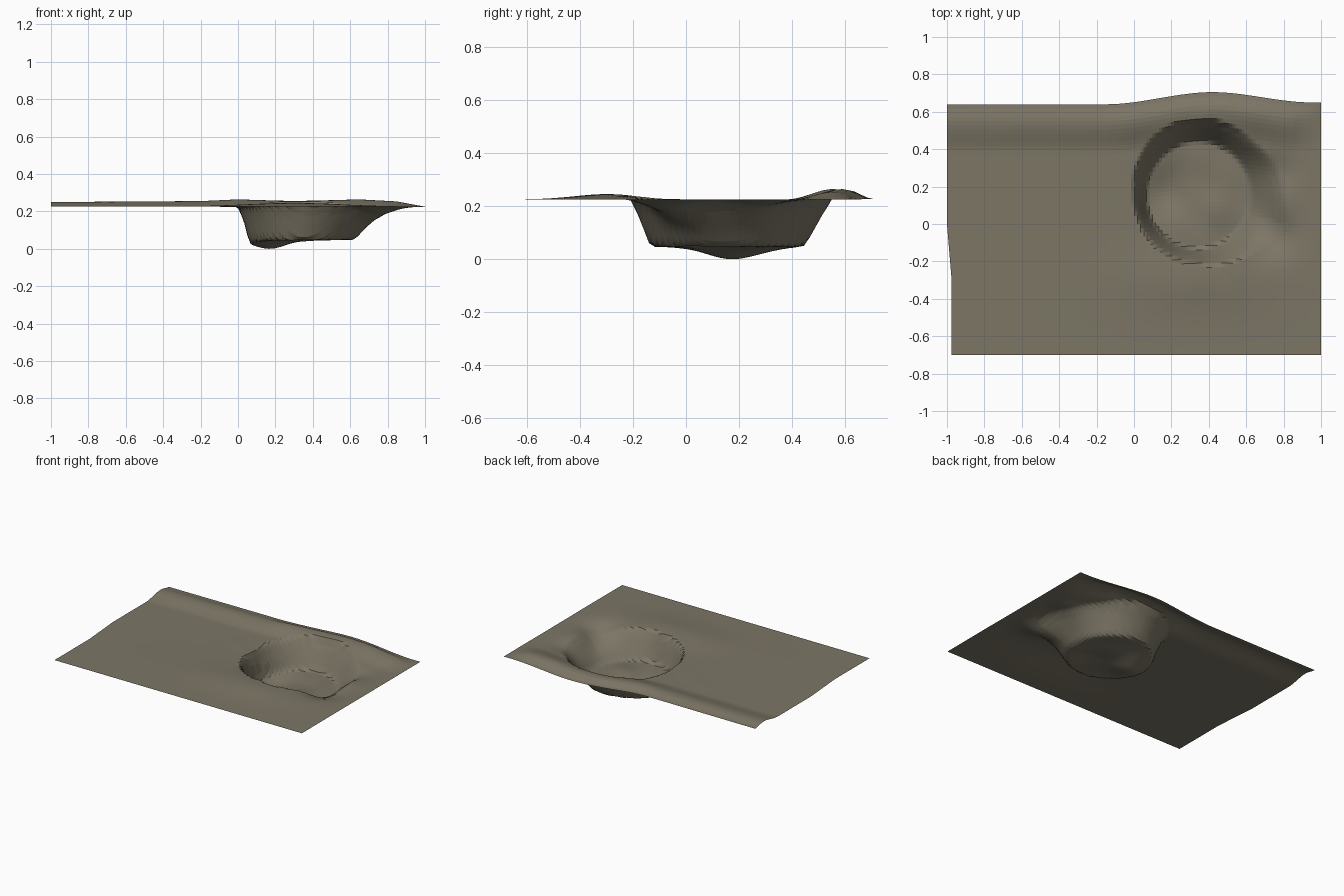
import bpy, bmesh, math

if "Cube" in bpy.data.objects:
    bpy.data.objects.remove(bpy.data.objects["Cube"])

NX, NY = 84, 60
BASE = 0.225


def lerp(points, t):
    if t <= points[0][0]:
        return points[0][1]
    for (a, u), (b, v) in zip(points, points[1:]):
        if t <= b:
            k = (t - a) / (b - a)
            return u + (v - u) * k
    return points[-1][1]


def smooth(a, b, t):
    k = min(1, max(0, (t - a) / (b - a)))
    return k * k * (3 - 2 * k)


def bump(x, y, cx, cy, rx, ry):
    return math.exp(-((x - cx) / rx) ** 2 - ((y - cy) / ry) ** 2)


# Outline of the sheet
LEFT = [(-0.7, -0.975), (-0.3, -0.975), (0, -1), (0.7, -1)]


def back_edge(x):
    return 0.64 + 0.065 * smooth(-0.15, 0.42, x) - 0.055 * smooth(0.42, 0.95, x)


# Pit wall: fraction between floor rim (0) and ground rim (1) -> height
WALL = [(0, 0.047), (0.12, 0.06), (0.3, 0.1), (0.7, 0.185), (0.88, 0.215), (1, BASE)]
# Radii by direction in degrees: floor radius and ground radius
FLOOR_R = [(-180, 0.27), (-90, 0.29), (0, 0.27), (90, 0.28), (180, 0.27)]
RIM_R = [(-180, 0.345), (-90, 0.37), (-50, 0.42), (-20, 0.50), (10, 0.46),
         (45, 0.41), (90, 0.40), (135, 0.38), (180, 0.345)]


def height(x, y):
    # Bank along the back, falling off toward the right end
    d = back_edge(x) - y
    crest = lerp([(-1, 0.025), (-0.2, 0.03), (0, 0.039), (0.3, 0.03),
                  (0.65, 0.039), (0.85, 0.028), (1, 0)], x)
    edge = lerp([(-1, 0.4), (-0.2, 0.4), (0.2, 0.1), (1, 0)], x)
    if d < 0.09:
        z = BASE + crest * (edge + (1 - edge) * smooth(0, 0.09, d))
    else:
        z = BASE + crest * (1 - smooth(0.1, 0.26, d))
    # Low swell in front of the pit
    z += 0.02 * bump(x, y, 0.3, -0.3, 0.38, 0.17)
    # Pit
    dx, dy = x - 0.34, y - 0.16
    r, a = math.hypot(dx, dy), math.degrees(math.atan2(dy, dx))
    f, g = lerp(FLOOR_R, a), lerp(RIM_R, a)
    k = (r - f) / (g - f)
    if k < 0.88:
        z = min(z, lerp(WALL, k))
    elif k < 1:
        z = lerp([(0.88, 0.215), (1, z)], k)
    if k < 0.3:
        z -= 0.045 * bump(x, y, 0.17, 0.18, 0.13, 0.14)
        z += 0.01 * bump(x, y, 0.45, 0.08, 0.12, 0.1)
    # Shallow washout on the right
    z -= 0.05 * bump(x, y, 0.73, -0.06, 0.12, 0.11) * smooth(0.2, 1.0, k)
    z -= 0.025 * bump(x, y, 0.74, 0.28, 0.12, 0.1) * smooth(0.2, 1.0, k)
    # Rough ground near the pit
    z += 0.003 * math.sin(23 * x + 9 * y) * math.sin(19 * y - 7 * x) * bump(x, y, 0.4, 0.16, 0.35, 0.3)
    return z


# Ground sheet as one displaced grid
bm = bmesh.new()
rows = []
for j in range(NY + 1):
    row = []
    for i in range(NX + 1):
        # more columns over the pit half
        u = lerp([(0, 0), (0.2, 0.45), (1, 1)], i / NX)
        y = -0.7 + (back_edge(-1 + 2 * u) + 0.7) * j / NY
        left = lerp(LEFT, y)
        x = left + (1 - left) * u
        row.append((x, y, height(x, y)))
    rows.append(row)
low = min(p[2] for row in rows for p in row)
verts = []
for row in rows:
    out = []
    for x, y, z in row:
        # settle the lowest point of the pit on z = 0
        if z < BASE:
            z = BASE - (BASE - z) * BASE / (BASE - low)
        out.append(bm.verts.new((x, y, z)))
    verts.append(out)
for j in range(NY):
    for i in range(NX):
        bm.faces.new((verts[j][i], verts[j][i + 1], verts[j + 1][i + 1], verts[j + 1][i]))
me = bpy.data.meshes.new("ground_with_pit")
bm.to_mesh(me)
bm.free()
ground = bpy.data.objects.new("ground_with_pit", me)
bpy.context.collection.objects.link(ground)

# Earth colour
mat = bpy.data.materials.new("earth")
mat.diffuse_color = (0.20, 0.18, 0.13, 1)
mat.use_nodes = True
mat.node_tree.nodes["Principled BSDF"].inputs["Base Color"].default_value = mat.diffuse_color
me.materials.append(mat)
